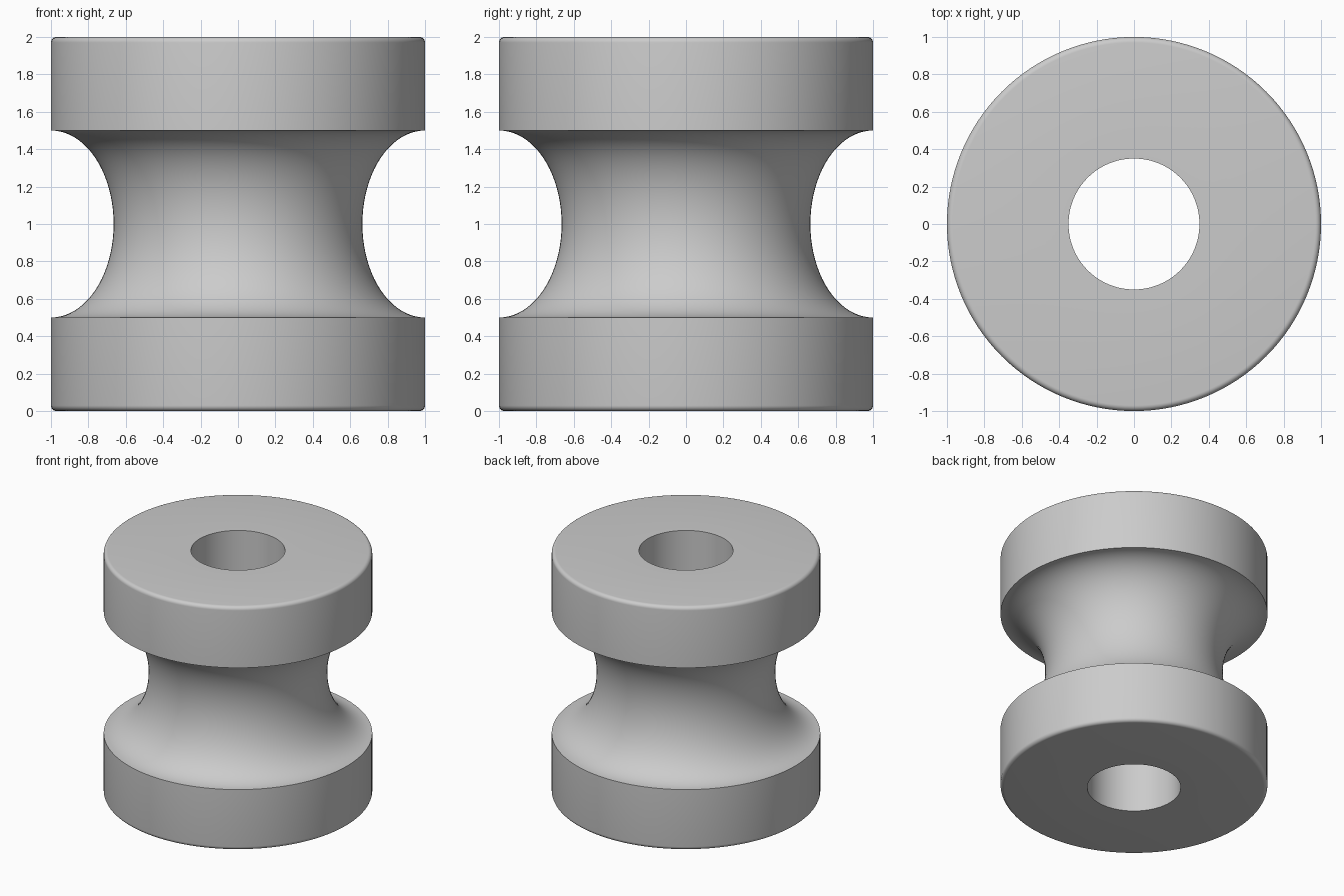
import bpy, bmesh, math

if "Cube" in bpy.data.objects:
    bpy.data.objects.remove(bpy.data.objects["Cube"], do_unlink=True)

SEGMENTS = 128
OUTER, BORE, HEIGHT = 1.0, 0.35, 2.0
ROUND = 0.03                      # rounded rim radius
GROOVE_DEPTH, GROOVE_HALF = 0.335, 0.5


def arc(cx, cz, rx, rz, start, end, steps):
    """Points (radius, height) along an elliptical arc, angles in degrees."""
    angles = [math.radians(start + (end - start) * i / steps) for i in range(steps + 1)]
    return [(cx + rx * math.cos(a), cz + rz * math.sin(a)) for a in angles]


# Closed cross-section: bore, rounded rims and elliptical waist
rim = OUTER - ROUND
profile = [(BORE, 0)]
profile += arc(rim, ROUND, ROUND, ROUND, -90, 0, 6)
profile += arc(OUTER, HEIGHT / 2, GROOVE_DEPTH, GROOVE_HALF, 270, 90, 40)
profile += arc(rim, HEIGHT - ROUND, ROUND, ROUND, 0, 90, 6)
profile += [(BORE, HEIGHT)]

# Revolve the section into rings and bridge them
bm = bmesh.new()
rings = []
for i in range(SEGMENTS):
    a = 2 * math.pi * i / SEGMENTS
    rings.append([bm.verts.new((r * math.cos(a), r * math.sin(a), z)) for r, z in profile])
for i, ring in enumerate(rings):
    following = rings[(i + 1) % SEGMENTS]
    for j in range(len(profile)):
        k = (j + 1) % len(profile)
        bm.faces.new((ring[j], following[j], following[k], ring[k]))
bmesh.ops.recalc_face_normals(bm, faces=bm.faces)

mesh = bpy.data.meshes.new("grooved_spool")
bm.to_mesh(mesh)
bm.free()
spool = bpy.data.objects.new("grooved_spool", mesh)
bpy.context.collection.objects.link(spool)

# Plain grey material
grey = bpy.data.materials.new("light grey")
grey.use_nodes = True
colour = (0.6, 0.6, 0.6, 1)
grey.diffuse_color = colour
grey.node_tree.nodes["Principled BSDF"].inputs["Base Color"].default_value = colour
mesh.materials.append(grey)

# Smooth surfaces with crisp groove and bore edges
bpy.ops.object.select_all(action="DESELECT")
spool.select_set(True)
bpy.context.view_layer.objects.active = spool
bpy.ops.object.shade_smooth_by_angle(angle=math.radians(30))
